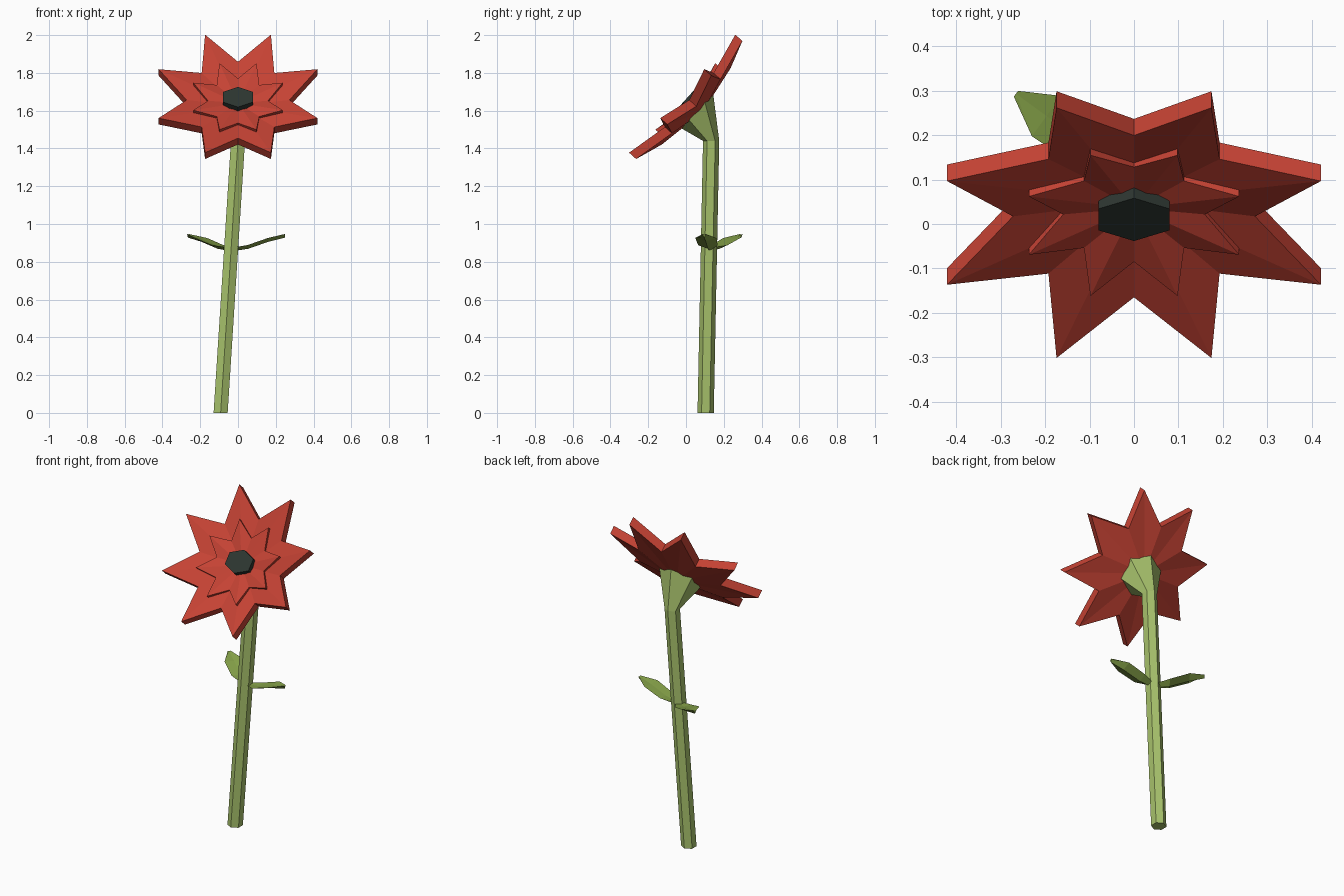
import bpy, bmesh, math
from mathutils import Vector

if "Cube" in bpy.data.objects:
    bpy.data.objects.remove(bpy.data.objects["Cube"])


def material(name, rgb):
    m = bpy.data.materials.new(name)
    m.diffuse_color = (*rgb, 1)
    m.use_nodes = True
    m.node_tree.nodes["Principled BSDF"].inputs["Base Color"].default_value = m.diffuse_color
    return m


RED = material("petal red", (0.56, 0.055, 0.034))
DARK = material("seed dark green", (0.026, 0.036, 0.030))
STEM = material("stem green", (0.39, 0.54, 0.15))
LEAF = material("leaf green", (0.25, 0.38, 0.07))

# Tilted frame of the flower head
TILT = math.radians(48)
C = Vector((0, -0.02, 1.69))
U = Vector((1, 0, 0))
V = Vector((0, math.cos(TILT), math.sin(TILT)))
N = Vector((0, -math.sin(TILT), math.cos(TILT)))


def head(r, deg, h):
    a = math.radians(deg)
    return C + U * (r * math.cos(a)) + V * (r * math.sin(a)) + N * h


def build(name, verts, faces, mat):
    me = bpy.data.meshes.new(name)
    me.from_pydata([tuple(v) for v in verts], [], faces)
    bm = bmesh.new()
    bm.from_mesh(me)
    bmesh.ops.recalc_face_normals(bm, faces=bm.faces)
    bm.to_mesh(me)
    bm.free()
    me.materials.append(mat)
    ob = bpy.data.objects.new(name, me)
    bpy.context.collection.objects.link(ob)
    return ob


def loft(name, rings, mat):
    n = len(rings[0])
    faces = [list(range(n)), [len(rings) * n - n + i for i in range(n)]]
    for k in range(len(rings) - 1):
        for i in range(n):
            j = (i + 1) % n
            faces.append([k * n + i, k * n + j, k * n + n + j, k * n + n + i])
    return build(name, [p for r in rings for p in r], faces, mat)


def star(name, r_tip, h_tip, r_val, h_val, h_mid, thick):
    # Cupped eight-pointed star with straight rims
    verts = []
    for d in (0, thick):
        for i in range(16):
            r, h = (r_tip, h_tip) if i % 2 else (r_val, h_val)
            verts.append(head(r, i * 22.5, h - d))
        verts.append(head(0, 0, h_mid - d))
    faces = []
    for i in range(16):
        j = (i + 1) % 16
        faces += [[i, j, 16], [17 + j, 17 + i, 33], [i, 17 + i, 17 + j, j]]
    return build(name, verts, faces, RED)


# Petal layers
star("outer_petals", 0.455, 0.0, 0.272, -0.05, -0.095, 0.05)
star("inner_petals", 0.256, -0.022, 0.159, -0.056, -0.075, 0.03)


# Hexagonal seed centre
def seed_ring(h):
    return [C + U * (0.092 * math.cos(a)) + V * (0.007 + 0.072 * math.sin(a)) + N * h
            for a in (math.radians(30 + 60 * i) for i in range(6))]


loft("flower_centre", [seed_ring(-0.09), seed_ring(-0.034)], DARK)


# Leaning six-sided stem, flaring into the calyx behind the petals
def stem_ring(x, y, z):
    return [Vector((x + 0.043 * math.cos(a), y + 0.043 * math.sin(a), z))
            for a in (math.radians(30 + 60 * i) for i in range(6))]


loft("stem_and_calyx", [stem_ring(-0.092, 0.104, 0), stem_ring(0, 0.133, 1.44),
                        [head(0.148, 30 + 60 * i, -0.077) for i in range(6)]], STEM)


# Leaves: stations of (distance, half width, height) along a curved midrib
def leaf(name, direction):
    d = Vector((*direction, 0)).normalized()
    side = Vector((-d.y, d.x, 0))
    base = Vector((-0.035, 0.125, 0.868))
    stations = [(0.0, 0.012, 0.0), (0.09, 0.052, 0.014),
                (0.2, 0.056, 0.052), (0.285, 0.008, 0.073)]
    rings = []
    for t, w, z in stations:
        p = base + d * t + Vector((0, 0, z))
        rings.append([p + side * w + Vector((0, 0, 0.006)), p + Vector((0, 0, 0.003)),
                      p - side * w + Vector((0, 0, 0.006)), p - Vector((0, 0, 0.013))])
    loft(name, rings, LEAF)


leaf("left_leaf", (-0.81, 0.59))
leaf("right_leaf", (0.99, -0.1))
